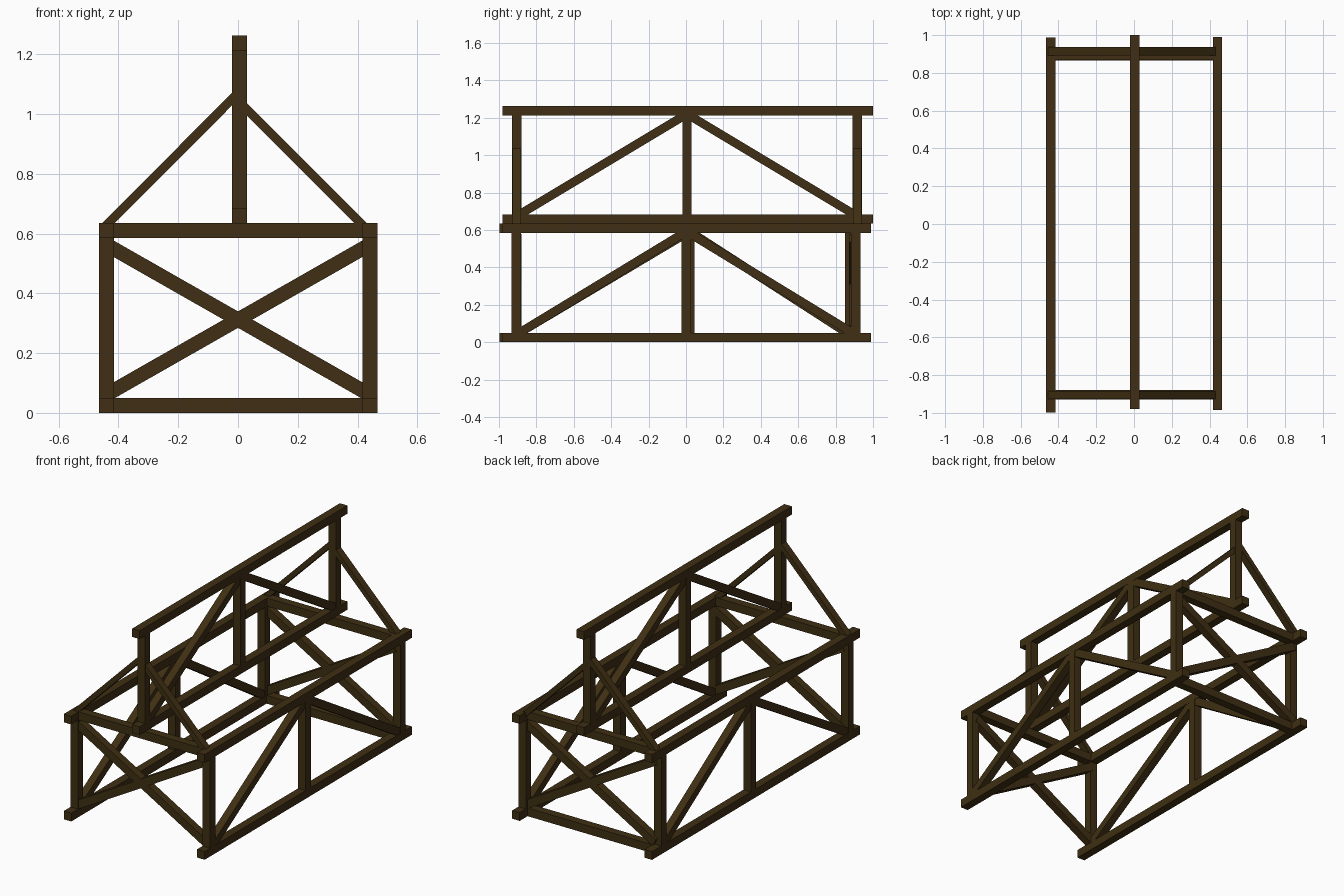
import bpy
import bmesh
from mathutils import Matrix, Vector

if "Cube" in bpy.data.objects:
    bpy.data.objects.remove(bpy.data.objects["Cube"], do_unlink=True)

T = 0.05                       # timber thickness
CHORD_Z = 0.61                 # centre height of the eave rails
RIDGE_X = 0.005

wood = bpy.data.materials.new("dark_brown_wood")
wood.use_nodes = True
wood.diffuse_color = (0.050, 0.028, 0.0065, 1)
wood.node_tree.nodes["Principled BSDF"].inputs["Base Color"].default_value = wood.diffuse_color


def beam(name, start, end, width=T, depth=T):
    """Square timber from start to end; width is level, depth is across it."""
    a, b = Vector(start), Vector(end)
    along = (b - a).normalized()
    side = Vector((1, 0, 0)) if abs(along.x) < 0.01 else Vector((0, 1, 0))
    up = along.cross(side)
    frame = Matrix((side * width, up * depth, b - a)).transposed().to_4x4()
    bm = bmesh.new()
    bmesh.ops.create_cube(bm, size=1, matrix=Matrix.Translation((a + b) / 2) @ frame)
    bmesh.ops.recalc_face_normals(bm, faces=bm.faces)
    mesh = bpy.data.meshes.new(name)
    bm.to_mesh(mesh)
    bm.free()
    mesh.materials.append(wood)
    obj = bpy.data.objects.new(name, mesh)
    bpy.context.collection.objects.link(obj)


def truss(name, x, y_ends, z_low, z_high, posts):
    """Two long rails, three posts and a pair of braces rising to the middle."""
    for level, z in (("lower", z_low), ("upper", z_high)):
        beam(f"{name}_{level}_rail", (x, y_ends[0], z), (x, y_ends[1], z))
    for place, y in zip(("front", "middle", "back"), posts):
        beam(f"{name}_{place}_post", (x, y, z_low + T / 2), (x, y, z_high - T / 2))
    for place, y in (("front", posts[0]), ("back", posts[2])):
        beam(f"{name}_{place}_brace", (x, y, z_low + 0.015),
             (x, posts[1], z_high - 0.018), 0.046, 0.046)


# Side walls and the ridge frame
truss("right_wall", -0.44, (-0.997, 0.988), 0.025, CHORD_Z, (-0.908, 0.02, 0.875))
truss("left_wall", 0.442, (-0.985, 0.99), 0.025, CHORD_Z, (-0.908, 0.002, 0.907))
truss("ridge", RIDGE_X, (-0.98, 1.0), 0.659, 1.238, (-0.905, 0.005, 0.915))

# End walls: tie beam, crossed braces and sloping struts to the ridge posts
for place, y, strut_y in (("front", -0.903, -0.905), ("back", 0.895, 0.915)):
    beam(f"{place}_tie_beam", (-0.43, y, CHORD_Z), (0.43, y, CHORD_Z))
    for side, s in (("right", -1), ("left", 1)):
        beam(f"{place}_{side}_cross_brace", (s * 0.43, y, 0.557), (-s * 0.43, y, 0.067),
             0.046, 0.048)
    beam(f"{place}_right_strut", (-0.449, strut_y, 0.619), (0, strut_y, 1.07), 0.044, 0.03)
    beam(f"{place}_left_strut", (0.425, strut_y, 0.62), (0.01, strut_y, 1.035), 0.044, 0.03)

# Floor beam at the back end only
beam("back_floor_beam", (-0.43, 0.89, 0.025), (0.43, 0.89, 0.025))
